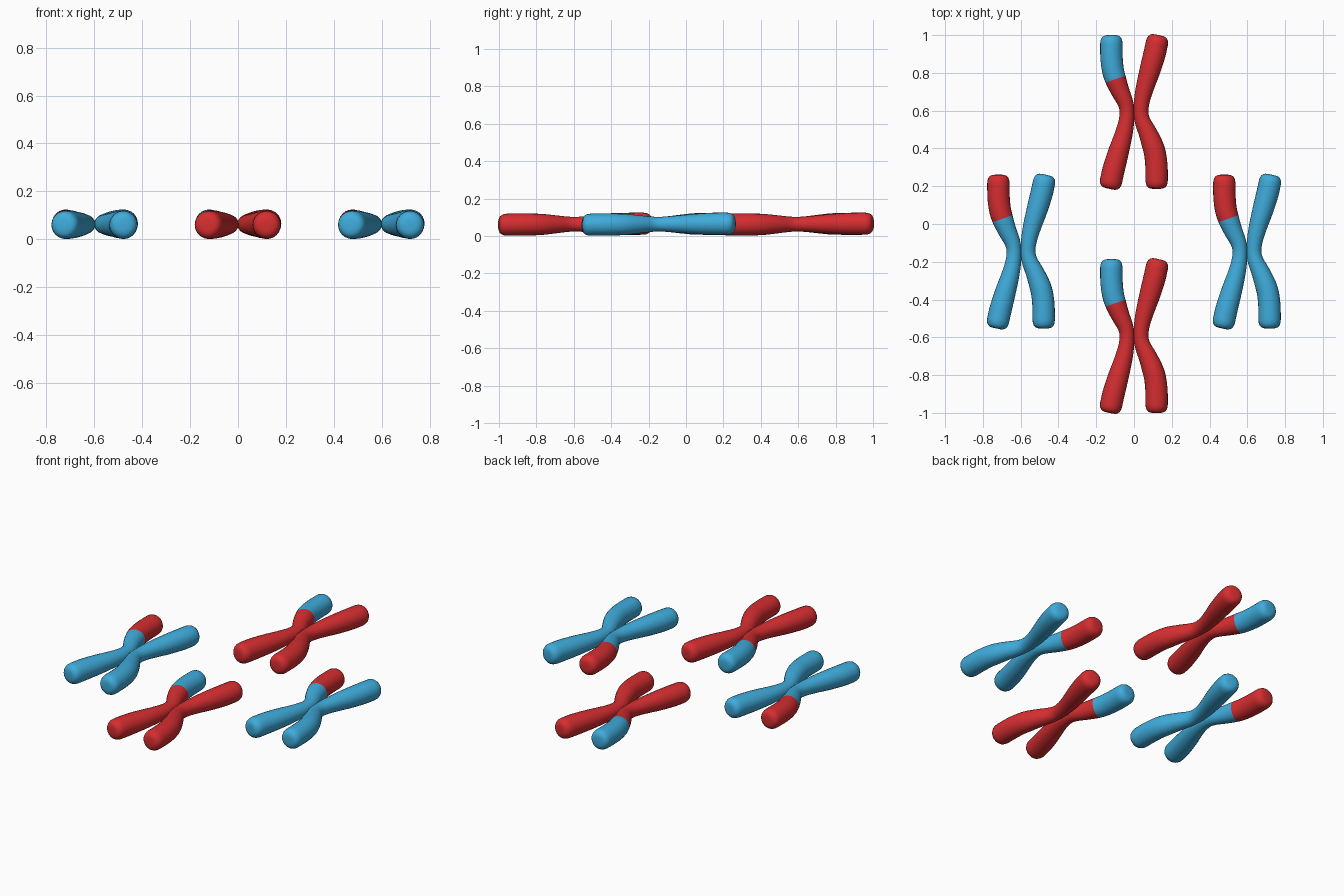
import bpy, bmesh, math
from mathutils import Vector

if "Cube" in bpy.data.objects:
    bpy.data.objects.remove(bpy.data.objects["Cube"])

SIDES, STEPS = 24, 4
TILT = 0.0075


def material(name, rgb):
    m = bpy.data.materials.new(name)
    m.diffuse_color = (*rgb, 1)
    m.use_nodes = True
    m.node_tree.nodes["Principled BSDF"].inputs["Base Color"].default_value = m.diffuse_color
    return m


RED = material("red", (0.67, 0.027, 0.03))
BLUE = material("blue", (0.05, 0.41, 0.71))

# Centre line of one strand, from the straight arm to the slanted arm: x, y, radius
KEYS = [(-0.120, 0.362, 0.059), (-0.119, 0.290, 0.059), (-0.112, 0.225, 0.058),
        (-0.098, 0.174, 0.056), (-0.073, 0.110, 0.049), (-0.046, 0.050, 0.042),
        (-0.037, 0.000, 0.039), (-0.042, -0.060, 0.042), (-0.058, -0.130, 0.048),
        (-0.083, -0.215, 0.055), (-0.108, -0.305, 0.059), (-0.121, -0.363, 0.059)]
CUT_KEY = 3  # the coloured tip ends at this point
# Rounded end: distance past the last point, share of the radius
CAP = [(0.016, 0.975), (0.029, 0.89), (0.038, 0.76), (0.043, 0.58), (0.045, 0.35)]


def smooth_path(keys):
    """Catmull-Rom curve through the key points."""
    k = [Vector(p) for p in keys]
    k = [2 * k[0] - k[1]] + k + [2 * k[-1] - k[-2]]
    out = []
    for i in range(1, len(k) - 2):
        a, b, c, d = k[i - 1:i + 3]
        for s in range(STEPS):
            t = s / STEPS
            out.append(0.5 * (2 * b + (c - a) * t + (2 * a - 5 * b + 4 * c - d) * t * t
                              + (3 * b - a - 3 * c + d) * t ** 3))
    return out + [k[-2]]


def strand(name, centre, main, tip=None, turned=False):
    path = smooth_path(KEYS)
    last = len(path) - 1
    rings = []  # centre, direction, radius
    for i, p in enumerate(path):
        d = (path[min(i + 1, last)] - path[max(i - 1, 0)]).xy.normalized()
        rings.append((p.xy, d, p.z))
    c0, d0, r0 = rings[0]
    c1, d1, r1 = rings[-1]
    rings = ([(c0 - d0 * o, d0, r0 * f) for o, f in reversed(CAP)] + rings
             + [(c1 + d1 * o, d1, r1 * f) for o, f in CAP])
    cut = len(CAP) + CUT_KEY * STEPS
    sign = -1 if turned else 1

    bm = bmesh.new()
    loops = []
    for c, d, r in rings:
        side = Vector((-d.y, d.x))
        loop = []
        for j in range(SIDES):
            a = math.tau * j / SIDES
            q = c + side * (r * math.cos(a))
            y = sign * q.y
            loop.append(bm.verts.new((sign * q.x, y, TILT * y + r * math.sin(a))))
        loops.append(loop)
    for i in range(len(loops) - 1):
        for j in range(SIDES):
            n = (j + 1) % SIDES
            f = bm.faces.new((loops[i][j], loops[i][n], loops[i + 1][n], loops[i + 1][j]))
            f.material_index = 1 if tip and i < cut else 0
    start = bm.faces.new(loops[0])
    start.material_index = 1 if tip else 0
    bm.faces.new(loops[-1])
    bmesh.ops.recalc_face_normals(bm, faces=bm.faces)
    for f in bm.faces:
        f.smooth = True
    me = bpy.data.meshes.new(name)
    bm.to_mesh(me)
    bm.free()
    me.materials.append(main)
    if tip:
        me.materials.append(tip)
    ob = bpy.data.objects.new(name, me)
    ob.location = (centre[0], centre[1], 0.063)
    bpy.context.collection.objects.link(ob)


# Four crossed pairs: two red with blue tips, two blue with red tips
for label, centre, main, tip in [("back", (0, 0.593), RED, BLUE),
                                 ("front", (0, -0.593), RED, BLUE),
                                 ("left", (-0.598, -0.146), BLUE, RED),
                                 ("right", (0.598, -0.146), BLUE, RED)]:
    strand(label + "_tipped_strand", centre, main, tip)
    strand(label + "_plain_strand", centre, main, turned=True)
